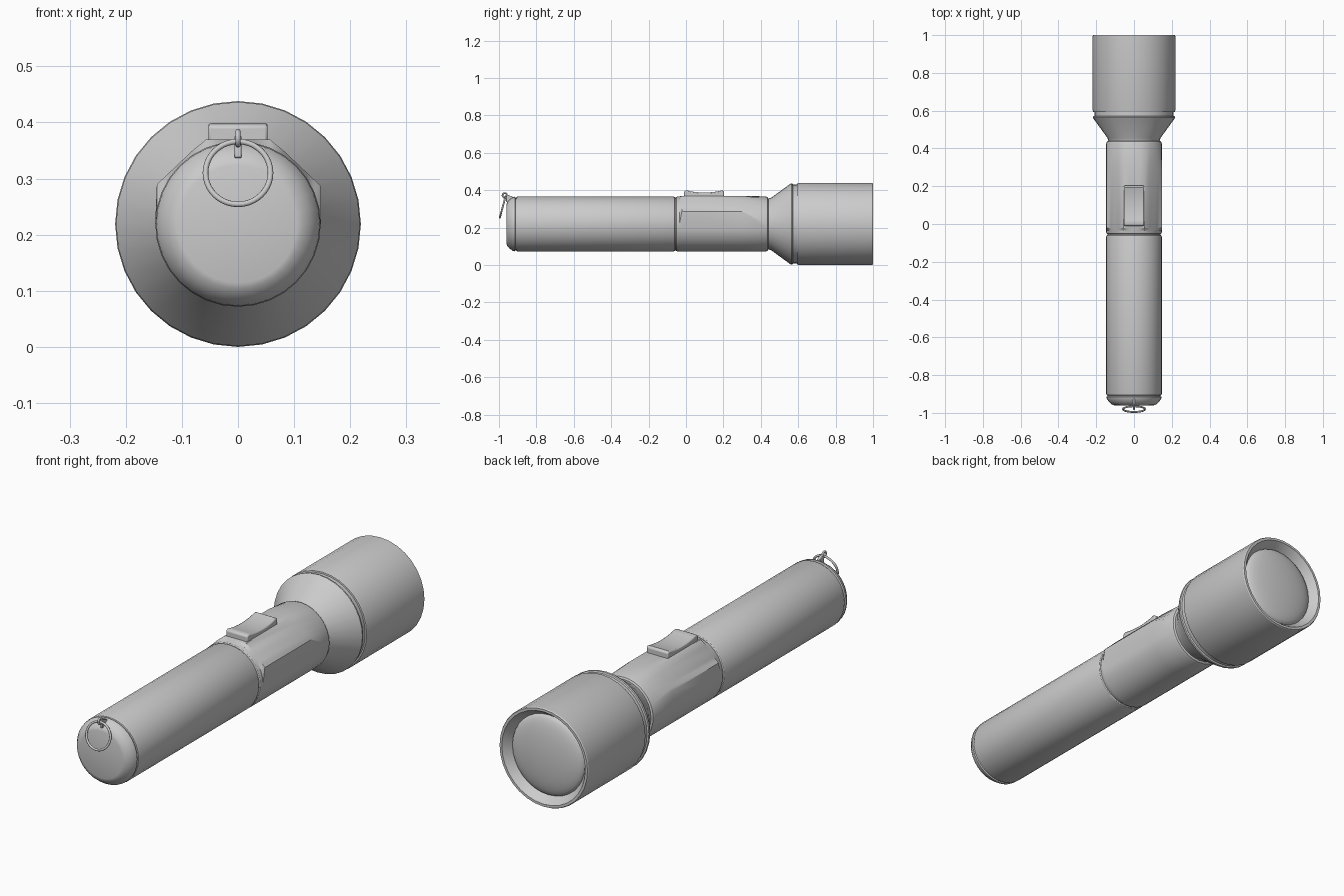
import bpy, bmesh, math
from mathutils import Vector

if "Cube" in bpy.data.objects:
    bpy.data.objects.remove(bpy.data.objects["Cube"])

C = 0.219      # height of the torch axis
SIDES = 32


def finish(name, bm, angle=30):
    bmesh.ops.remove_doubles(bm, verts=bm.verts, dist=1e-5)
    bmesh.ops.recalc_face_normals(bm, faces=bm.faces)
    me = bpy.data.meshes.new(name)
    bm.to_mesh(me)
    bm.free()
    ob = bpy.data.objects.new(name, me)
    bpy.context.collection.objects.link(ob)
    bpy.ops.object.select_all(action='DESELECT')
    ob.select_set(True)
    bpy.context.view_layer.objects.active = ob
    bpy.ops.object.shade_smooth_by_angle(angle=math.radians(angle))
    return ob


def lathe(name, profile, pad=None, angle=30):
    """Revolve (y, radius) points about the long axis; pad = y range with a flattened top."""
    bm = bmesh.new()
    rings = []
    for y, r in profile:
        ring = []
        for i in range(SIDES):
            a = 2 * math.pi * i / SIDES
            x, z = r * math.sin(a), r * math.cos(a)
            if pad and pad[0] < y < pad[1] and z > 0:
                # flat shelf with sloping shoulders either side
                z = max(z, min(0.151, 0.151 - (abs(x) - 0.06) * 0.95))
            ring.append(bm.verts.new((x, y, C + z)))
        rings.append(ring)
    for a, b in zip(rings, rings[1:]):
        for i in range(SIDES):
            j = (i + 1) % SIDES
            bm.faces.new((a[i], a[j], b[j], b[i]))
    return finish(name, bm, angle)


def prism(name, outline, half, bevel):
    """Extrude a (y, z) outline across x, then round its edges."""
    bm = bmesh.new()
    f = bm.faces.new([bm.verts.new((-half, y, z)) for y, z in outline])
    ext = bmesh.ops.extrude_face_region(bm, geom=[f])
    bmesh.ops.translate(bm, vec=(2 * half, 0, 0),
                        verts=[v for v in ext['geom'] if isinstance(v, bmesh.types.BMVert)])
    ob = finish(name, bm, 35)
    m = ob.modifiers.new("round", 'BEVEL')
    m.width, m.segments, m.limit_method = bevel, 2, 'ANGLE'
    m.angle_limit = math.radians(40)
    return ob


def torus(name, loc, rot, major, minor, n):
    bpy.ops.mesh.primitive_torus_add(location=loc, rotation=rot, major_radius=major,
                                     minor_radius=minor, major_segments=n, minor_segments=10)
    bpy.context.object.name = name
    bpy.ops.object.shade_smooth()


# Tail cap with rounded edge
lathe("tail_cap", [(-0.96, 0), (-0.96, 0.105), (-0.957, 0.115), (-0.945, 0.130),
                   (-0.925, 0.144), (-0.915, 0.146), (-0.912, 0.141), (-0.907, 0.141)], angle=40)
# Battery barrel
lathe("barrel", [(-0.907, 0.141), (-0.905, 0.145), (-0.898, 0.1475), (-0.068, 0.1475),
                 (-0.061, 0.145), (-0.058, 0.141), (-0.054, 0.141)])
# Switch housing
lathe("switch_housing", [(-0.054, 0.141), (-0.051, 0.145), (-0.044, 0.1475), (-0.035, 0.1475),
                         (-0.022, 0.1475), (0.30, 0.1475), (0.425, 0.1475), (0.436, 0.144),
                         (0.44, 0.136)], pad=(-0.03, 0.31))
# Flared neck
lathe("neck", [(0.44, 0.136), (0.455, 0.140), (0.558, 0.215), (0.563, 0.2175),
               (0.570, 0.2165), (0.573, 0.210), (0.593, 0.210)])
# Head with bevelled front rim
lathe("head", [(0.593, 0.210), (0.594, 0.2165), (0.602, 0.219), (0.995, 0.219),
               (1.0, 0.216), (1.0, 0.205), (0.965, 0.179), (0.960, 0.177)])
# Domed lens
dome = [(0.962 + 0.036 * math.cos(t * math.pi / 16), 0.178 * math.sin(t * math.pi / 16))
        for t in range(9)]
lathe("lens", dome, angle=60)

# Rocker switch with a concave top
top = [(0.19 * t / 10 + 0.003, 0.387 + 0.012 * (abs(t - 5) / 5) ** 2) for t in range(11)]
prism("switch", [(-0.010, 0.362), (-0.010, 0.394)] + top + [(0.203, 0.394), (0.203, 0.362)],
      0.053, 0.005)

# Lanyard lug, eye and ring
prism("lug", [(-0.925, 0.352), (-0.925, 0.364), (-0.958, 0.377), (-0.961, 0.368),
              (-0.962, 0.338), (-0.95, 0.335)], 0.006, 0.002)
torus("lug_eye", (0, -0.969, 0.372), (0, math.pi / 2, 0), 0.012, 0.0045, 20)
torus("lanyard_ring", (0, -0.980, 0.310), (math.radians(90 - 15), 0, 0), 0.058, 0.005, 40)
